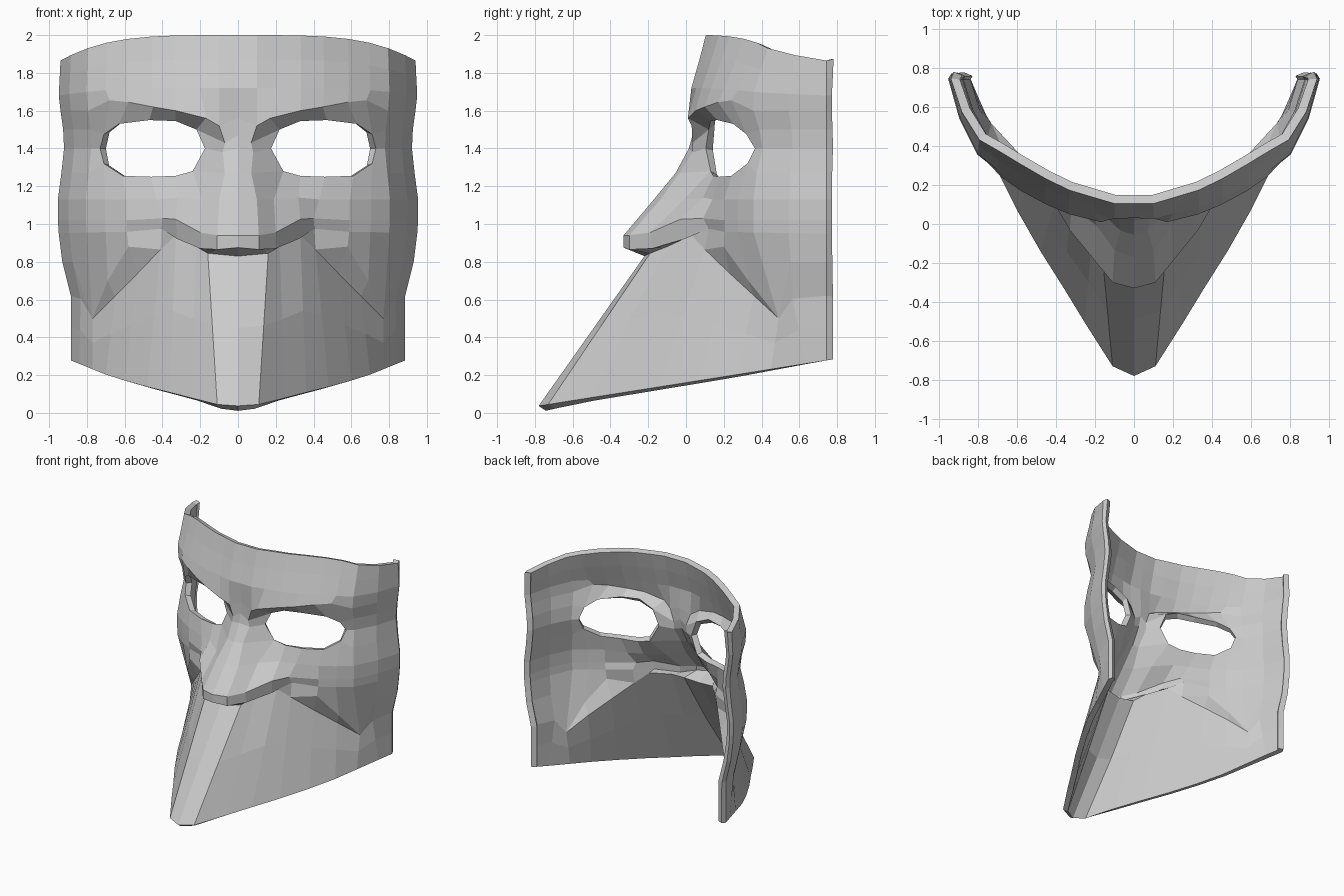
import bpy, bmesh, math

cube = bpy.data.objects.get("Cube")
if cube:
    bpy.data.objects.remove(cube, do_unlink=True)

# Plan curve of the face, from the centre line to the bevelled rear edge
PLAN = [(0, .05), (.1, .05), (.2, .08), (.33, .12), (.45, .18),
        (.58, .26), (.69, .335), (.79, .405), (.88, .565), (.935, .745),
        (.92, .778)]
REACH = max(x for x, y in PLAN)


def contour(z, z_back, width=1.0, push=0.0, bulge=0.0, detail=()):
    """One level of the face; detail points replace the innermost columns."""
    points = []
    for x, y in PLAN:
        t = x / REACH
        points.append((x * width,
                       y + push * (1 - t * t) + bulge * math.sin(math.pi * t * t),
                       z + (z_back - z) * t ** 4))
    points[:len(detail)] = detail
    return points


def blend(first, second, t):
    return [tuple(a + (b - a) * t for a, b in zip(p, q))
            for p, q in zip(first, second)]


# Forehead
forehead = [contour(2, 1.865, 1.005, push=.055, bulge=.015),
            contour(1.87, 1.77, 1.01, push=.022, bulge=-.015),
            contour(1.72, 1.68, 1.015, push=-.02, bulge=-.05)]

# Overhanging brow
brow = contour(1.6, 1.6, 1.005, bulge=-.06, detail=[
    (0, .04, 1.56), (.1, .03, 1.52), (.17, .01, 1.56), (.33, .05, 1.6),
    (.45, .1, 1.62), (.58, .17, 1.645), (.68, .24, 1.655)])

# Eye opening: upper lid, corners, lower lid
upper_lid = contour(1.5, 1.5, .99, bulge=-.02, detail=[
    (0, .035, 1.47), (.07, .035, 1.43), (.22, .12, 1.5), (.33, .13, 1.545),
    (.47, .165, 1.55), (.63, .25, 1.53), (.71, .32, 1.475)])
corners = contour(1.4, 1.4, .985, detail=[
    (0, .015, 1.4), (.08, .035, 1.38), (.175, .105, 1.4)])
corners[6] = (.73, .365, 1.4)
lower_lid = contour(1.27, 1.27, bulge=-.04, detail=[
    (0, -.055, 1.27), (.07, -.035, 1.27), (.24, .13, 1.28), (.33, .145, 1.255),
    (.46, .175, 1.25), (.61, .24, 1.255), (.71, .325, 1.32)])

# Nose flowing into the cheeks, and the flared edge under it
cheek = contour(1.13, 1.13, 1.02, bulge=-.06, detail=[
    (0, -.17, 1.13), (.1, -.135, 1.13), (.19, -.01, 1.13), (.32, .09, 1.14),
    (.43, .14, 1.13)])
nose_edge = contour(1.02, 1.02, 1.02, bulge=-.06, detail=[
    (0, -.33, .94), (.11, -.3, .94), (.2, -.19, .955), (.33, -.03, 1.025),
    (.4, .09, 1.03)])
nose_base = contour(.96, .95, 1.015, bulge=-.06, detail=[
    (0, -.33, .875), (.11, -.3, .865), (.2, -.18, .87), (.32, -.01, .92),
    (.405, .12, .975)])

# Cheek fold and the top of the jutting jaw
fold = contour(.8, .8, .995, bulge=-.03, detail=[
    (0, -.22, .83), (.16, -.19, .845), (.22, -.1, .88), (.33, .03, .94),
    (.41, .1, .865), (.58, .2, .88), (.69, .33, .7), (.77, .49, .5)])
jaw_top = contour(.55, .62, .947)
jaw_top[:8] = fold[:8]
jaw_top[5:7] = [(.53, .23, .74), (.65, .36, .62)]

# Sloping lower edge of the jaw
hem = [(x, y, .037 + .158 * (y + .78)) for x, y in
       [(0, -.78), (.11, -.73), (.25, -.51), (.36, -.33), (.48, -.14),
        (.6, .07), (.7, .27), (.77, .45), (.84, .63), (.885, .745),
        (.87, .778)]]

rows = forehead + [brow, upper_lid, corners, lower_lid, cheek, nose_edge,
                   nose_base, fold, jaw_top, blend(jaw_top, hem, .48), hem]
eye_rows = (rows.index(upper_lid), rows.index(corners))
eye_columns = range(2, 6)

# Skin the contours, sharing coincident points and leaving the eye open
bm = bmesh.new()
verts = {}


def vertex(point):
    key = tuple(round(c, 4) for c in point)
    if key not in verts:
        verts[key] = bm.verts.new(key)
    return verts[key]


for r in range(len(rows) - 1):
    for c in range(len(PLAN) - 1):
        if r in eye_rows and c in eye_columns:
            continue
        ring = [rows[r][c], rows[r + 1][c], rows[r + 1][c + 1], rows[r][c + 1]]
        face = list(dict.fromkeys(vertex(p) for p in ring))
        if len(face) > 2:
            bm.faces.new(face)
mesh = bpy.data.meshes.new("mask_shell")
bm.to_mesh(mesh)
bm.free()
mask = bpy.data.objects.new("mask_shell", mesh)
bpy.context.collection.objects.link(mask)

# Mirror to the other side and give the shell its thickness
mirror = mask.modifiers.new("mirror", 'MIRROR')
mirror.use_clip = True
mirror.merge_threshold = .001
shell = mask.modifiers.new("thickness", 'SOLIDIFY')
shell.thickness = .046
shell.offset = -1

# Plain grey finish
grey = bpy.data.materials.new("light_grey")
grey.use_nodes = True
colour = (.6, .6, .6, 1)
grey.diffuse_color = colour
grey.node_tree.nodes["Principled BSDF"].inputs["Base Color"].default_value = colour
mesh.materials.append(grey)
